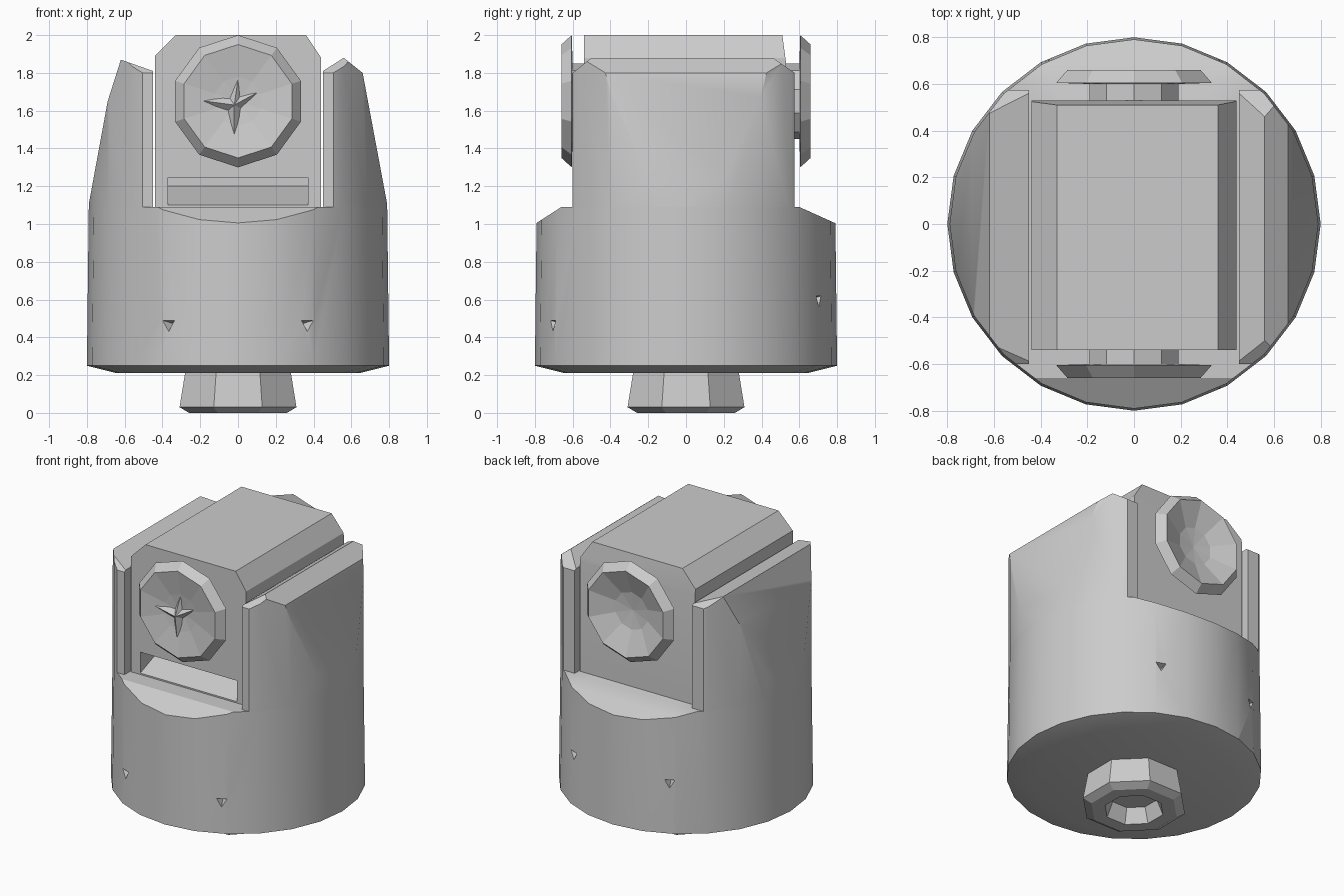
import bpy, bmesh, math
from mathutils import Vector, Matrix

if "Cube" in bpy.data.objects:
    bpy.data.objects.remove(bpy.data.objects["Cube"])

grey = bpy.data.materials.new("light grey")
grey.use_nodes = True
shade = (0.6, 0.6, 0.6, 1)
grey.diffuse_color = shade
grey.node_tree.nodes["Principled BSDF"].inputs["Base Color"].default_value = shade


def finish(bm, name, smooth=True):
    bmesh.ops.recalc_face_normals(bm, faces=bm.faces)
    mesh = bpy.data.meshes.new(name)
    bm.to_mesh(mesh)
    bm.free()
    mesh.materials.append(grey)
    obj = bpy.data.objects.new(name, mesh)
    bpy.context.collection.objects.link(obj)
    bpy.ops.object.select_all(action="DESELECT")
    bpy.context.view_layer.objects.active = obj
    obj.select_set(True)
    if smooth:
        bpy.ops.object.shade_smooth_by_angle(angle=math.radians(25))
    return obj


def lathe(profile, sides, turn=0.0):
    """Revolve (radius, height) points about z."""
    bm = bmesh.new()
    rings = []
    for r, h in profile:
        angles = [turn + math.tau * i / sides for i in range(sides)]
        rings.append([bm.verts.new((r * math.cos(a), r * math.sin(a), h)) for a in angles])
    for low, high in zip(rings, rings[1:]):
        for i in range(sides):
            j = (i + 1) % sides
            bm.faces.new((low[i], low[j], high[j], high[i]))
    bmesh.ops.remove_doubles(bm, verts=bm.verts, dist=1e-5)
    return bm


def block(x0, x1, y0, y1, z0, z1):
    bm = bmesh.new()
    size = Matrix.Diagonal((x1 - x0, y1 - y0, z1 - z0, 1))
    place = Matrix.Translation(((x0 + x1) / 2, (y0 + y1) / 2, (z0 + z1) / 2))
    bmesh.ops.create_cube(bm, size=1, matrix=place @ size)
    return bm


def slice_off(bm, co, normal):
    """Remove everything on the normal's side of a plane and cap the cut."""
    geom = bm.verts[:] + bm.edges[:] + bm.faces[:]
    bmesh.ops.bisect_plane(bm, geom=geom, plane_co=co, plane_no=Vector(normal).normalized(),
                           clear_outer=True)
    rim = [e for e in bm.edges if e.is_boundary]
    if rim:
        bmesh.ops.edgeloop_fill(bm, edges=rim)


def bevel_line(bm, axis, a, b, inside):
    """Slice along the line a-b drawn in the axis/z plane, keeping the inside point."""
    da, dz = b[0] - a[0], b[1] - a[1]
    n = (-dz, da)
    if (inside[0] - a[0]) * n[0] + (inside[1] - a[1]) * n[1] > 0:
        n = (dz, -da)
    if axis == "x":
        slice_off(bm, (a[0], 0, a[1]), (n[0], 0, n[1]))
    else:
        slice_off(bm, (0, a[0], a[1]), (0, n[0], n[1]))


def cut(obj, cutter):
    mod = obj.modifiers.new("cut", "BOOLEAN")
    mod.operation = "DIFFERENCE"
    mod.solver = "EXACT"
    mod.object = cutter
    bpy.context.view_layer.objects.active = obj
    bpy.ops.object.modifier_apply(modifier=mod.name)
    bpy.data.objects.remove(cutter)


# Round body with sloping shelves at front and back
bm = lathe([(0, 0.21), (0.64, 0.21), (0.8, 0.25), (0.79, 1.09), (0, 1.09)], 24)
bevel_line(bm, "y", (-0.66, 1.09), (-0.8, 1.0), (0, 0.5))
bevel_line(bm, "y", (0.6, 1.09), (0.8, 1.0), (0, 0.5))
body = finish(bm, "body")

# Triangular dents around the body
for x, y, z in ((-0.37, -0.71, 0.47), (0.37, -0.71, 0.47), (-0.37, 0.71, 0.6), (0.37, 0.71, 0.6)):
    bm = bmesh.new()
    out = Vector((x, y, 0)).normalized()
    spin = out.to_track_quat("Z", "Y").to_matrix().to_4x4()
    bmesh.ops.create_cone(bm, segments=3, radius1=0.01, radius2=0.075, depth=0.12,
                          cap_ends=True,
                          matrix=Matrix.Translation((x, y, z)) @ spin @ Matrix.Rotation(math.pi, 4, "Z"))
    cut(body, finish(bm, "dent_cutter", False))

# Two upright arms, trimmed from the same round column
arms = {
    "left_arm": (1, [(0.8, 1.05), (0.66, 1.8), (0.56, 1.88), (0.45, 1.81)]),
    "right_arm": (-1, [(-0.8, 1.05), (-0.69, 1.65), (-0.62, 1.87), (-0.45, 1.81)]),
}
for name, (side, outline) in arms.items():
    bm = lathe([(0, 1.03), (0.79, 1.03), (0.79, 2), (0, 2)], 24)
    slice_off(bm, (side * 0.45, 0, 0), (-side, 0, 0))
    slice_off(bm, (0, -0.6, 0), (0, -1, 0))
    slice_off(bm, (0, 0.575, 0), (0, 1, 0))
    for a, b in zip(outline, outline[1:]):
        bevel_line(bm, "x", a, b, (side * 0.5, 1.2))
    bevel_line(bm, "y", (-0.6, 1.8), (-0.5, 1.88), (0, 1.2))
    bevel_line(bm, "y", (0.575, 1.8), (0.46, 1.88), (0, 1.2))
    finish(bm, name)

# Central head with chamfered upper edges
bm = block(-0.44, 0.44, -0.54, 0.53, 1.05, 2)
for a, b in (((-0.44, 1.89), (-0.33, 2)), ((0.44, 1.88), (0.36, 2))):
    bevel_line(bm, "x", a, b, (0, 1.5))
bevel_line(bm, "y", (0.53, 1.85), (0.51, 2), (0, 1.5))
head = finish(bm, "head")

# Slot with a rising floor in the front of the head
bm = block(-0.37, 0.37, -0.7, -0.28, 1.0, 1.245)
bevel_line(bm, "y", (-0.54, 1.1), (-0.28, 1.2), (-0.5, 1.24))
cut(head, finish(bm, "slot_cutter", False))

# Dished round lenses on short stems, front and back
for name, facing, dish in (("front_lens", -1, 0.085), ("back_lens", 1, 0.05)):
    bm = lathe([(0, 0), (0.2, 0), (0.2, 0.07), (0.35, 0.075), (0.3, 0.13),
                (0.13, dish + 0.015), (0, dish)], 10, math.pi / 2)
    turn = Matrix.Rotation(-facing * math.pi / 2, 4, "X")
    bm.transform(Matrix.Translation((0, facing * 0.53, 1.65)) @ turn)
    finish(bm, name, False)

# Tapered spokes across the front lens
for dx, dz in ((-0.3, 0.04), (0.13, 0.07), (0, -0.26), (0.02, 0.14)):
    bm = bmesh.new()
    along = Vector((dx, 0, dz))
    spin = along.to_track_quat("Z", "Y").to_matrix().to_4x4()
    bmesh.ops.create_cone(bm, segments=4, radius1=0.035, radius2=0, depth=along.length,
                          cap_ends=True,
                          matrix=Matrix.Translation(Vector((-0.02, -0.625, 1.63)) + along / 2) @ spin)
    finish(bm, "lens_spoke", False)

# Eight-sided foot, hollow underneath
bm = lathe([(0, 0.1), (0.15, 0.1), (0.19, 0), (0.28, 0), (0.335, 0.03), (0.3, 0.23), (0, 0.23)],
           8, math.pi / 8)
finish(bm, "foot", False)
